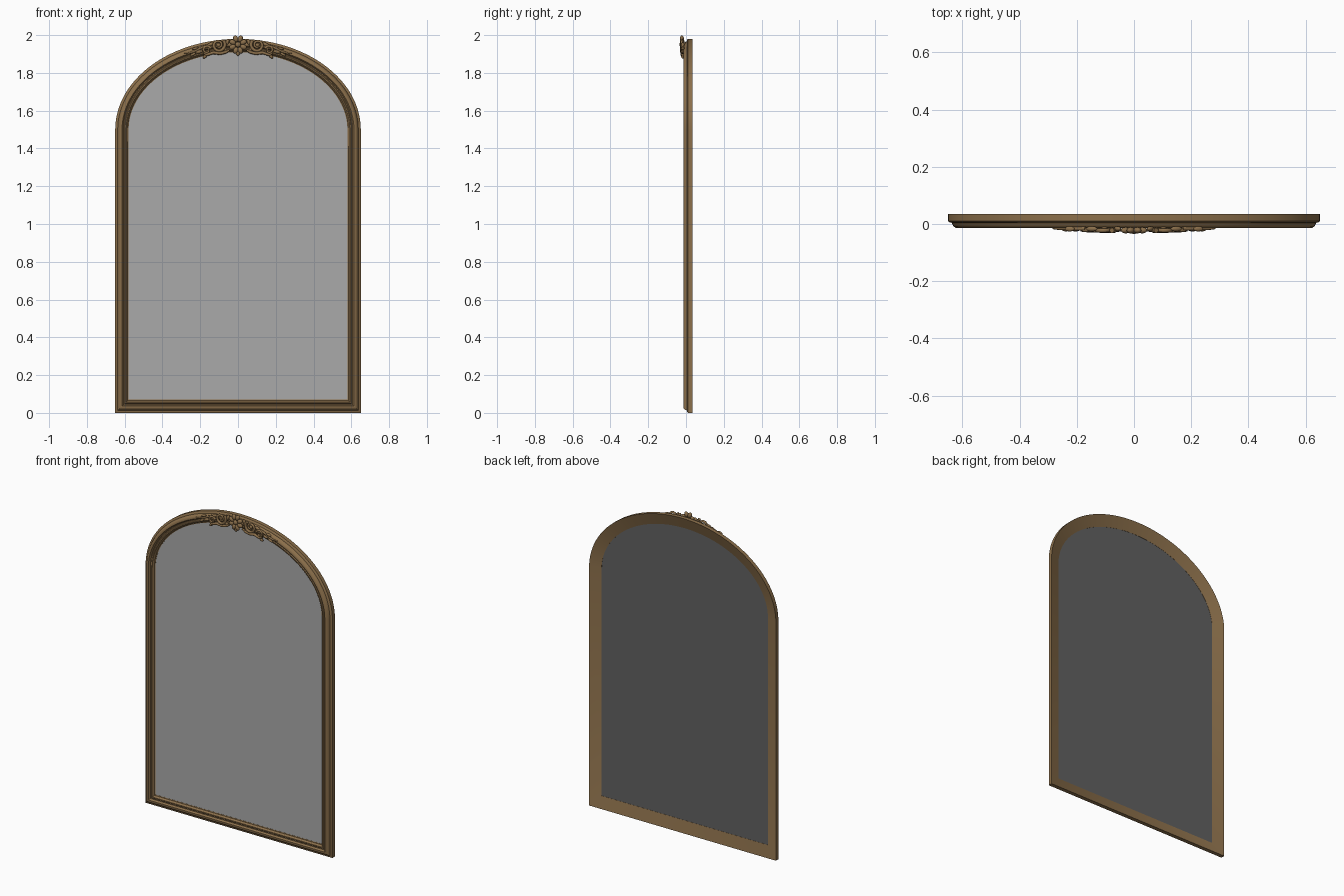
import bpy, bmesh, math
from mathutils import Vector

if "Cube" in bpy.data.objects:
    bpy.data.objects.remove(bpy.data.objects["Cube"])


def material(name, rgb):
    m = bpy.data.materials.new(name)
    m.diffuse_color = (*rgb, 1)
    m.use_nodes = True
    m.node_tree.nodes["Principled BSDF"].inputs["Base Color"].default_value = m.diffuse_color
    return m


BRONZE = material("antique bronze", (0.26, 0.16, 0.07))
SILVER = material("mirror silver", (0.40, 0.40, 0.40))
BACKING = material("dark backing", (0.12, 0.12, 0.12))

W, SPRING, RISE, ARCH = 0.65, 1.50, 0.48, 64


def outline(offset):
    """Arched outline moved inwards by offset, as (x, z) points."""
    pts = [(-W + offset, offset), (W - offset, offset)]
    for i in range(ARCH + 1):
        a = math.pi * i / ARCH
        n = Vector((math.cos(a) / W, math.sin(a) / RISE)).normalized()
        pts.append((W * math.cos(a) - n.x * offset, SPRING + RISE * math.sin(a) - n.y * offset))
    return pts


def finish(name, bm, mat, angle=35):
    bmesh.ops.recalc_face_normals(bm, faces=bm.faces)
    me = bpy.data.meshes.new(name)
    bm.to_mesh(me)
    bm.free()
    ob = bpy.data.objects.new(name, me)
    bpy.context.collection.objects.link(ob)
    me.materials.append(mat)
    smooth(ob, angle)
    return ob


def smooth(ob, angle):
    bpy.ops.object.select_all(action='DESELECT')
    ob.select_set(True)
    bpy.context.view_layer.objects.active = ob
    bpy.ops.object.shade_smooth_by_angle(angle=math.radians(angle))


# Moulded frame: stepped section (inward offset, y) swept round the outline
SECTION = [(0, .035), (0, .010), (.005, .006), (.013, .004), (.016, -.004), (.021, -.010),
           (.028, -.014), (.036, -.014), (.041, -.009), (.043, -.003), (.048, -.003),
           (.052, -.007), (.058, -.007), (.063, -.002), (.066, .004), (.071, .006), (.071, .012)]
bm = bmesh.new()
rings = [[bm.verts.new((x, y, z)) for x, z in outline(o)] for o, y in SECTION]
for r, ring in enumerate(rings):
    nxt = rings[(r + 1) % len(rings)]
    for i in range(len(ring)):
        j = (i + 1) % len(ring)
        bm.faces.new((ring[i], ring[j], nxt[j], nxt[i]))
finish("frame", bm, BRONZE)


# Mirror glass and its backing sheet
def pane(name, y0, y1, mat):
    bm = bmesh.new()
    a, b = ([bm.verts.new((x, y, z)) for x, z in outline(.069)] for y in (y0, y1))
    bm.faces.new(a)
    bm.faces.new(b)
    for i in range(len(a)):
        j = (i + 1) % len(a)
        bm.faces.new((a[i], a[j], b[j], b[i]))
    finish(name, bm, mat)


pane("mirror_glass", .007, .009, SILVER)
pane("backing_sheet", .009, .011, BACKING)


# Carved crest helpers
def blob(name, x, z, length, width, depth, angle=0, y=-.020):
    bpy.ops.mesh.primitive_uv_sphere_add(segments=16, ring_count=8, location=(x, y, z),
                                         rotation=(0, -angle, 0))
    ob = bpy.context.object
    ob.name = name
    ob.scale = (length, depth, width)
    ob.data.materials.append(BRONZE)
    smooth(ob, 60)


def tube(name, pts, y=-.021):
    """Tapered flattened strand through (x, z, radius) points."""
    cu = bpy.data.curves.new(name, 'CURVE')
    cu.dimensions = '3D'
    cu.bevel_depth, cu.bevel_resolution, cu.use_fill_caps = 1, 2, True
    sp = cu.splines.new('POLY')
    sp.points.add(len(pts) - 1)
    for p, (x, z, r) in zip(sp.points, pts):
        p.co, p.radius = (x, 0, z, 1), r
    ob = bpy.data.objects.new(name, cu)
    bpy.context.collection.objects.link(ob)
    ob.location.y = y
    cu.materials.append(BRONZE)
    bpy.ops.object.select_all(action='DESELECT')
    ob.select_set(True)
    bpy.context.view_layer.objects.active = ob
    bpy.ops.object.convert(target='MESH')
    smooth(bpy.context.object, 60)


def spiral(cx, cz, r0, r1, a0, turns, thick, side):
    pts = []
    for i in range(29):
        t = i / 28
        a, r = a0 + turns * 2 * math.pi * t, r0 + (r1 - r0) * t
        pts.append((side * (cx + r * math.cos(a)), cz + r * math.sin(a), thick * (1 - .45 * t)))
    return pts


# Central rosette
for i in range(8):
    a = math.pi / 8 + i * math.pi / 4
    blob("rosette_petal", .031 * math.cos(a), 1.950 + .033 * math.sin(a), .018, .013, .011, a, -.022)
blob("rosette_button", 0, 1.950, .015, .015, .011, 0, -.024)
blob("rosette_drop", 0, 1.908, .012, .018, .008)

# Mirrored scrolls and trailing leaves
for s in (-1, 1):
    tube("large_scroll", spiral(.103, 1.947, .036, .010, math.pi * .75, 1.5, .0095, s), -.0225)
    tube("small_scroll", spiral(.165, 1.922, .022, .006, math.pi * .9, -1.4, .0075, s))
    tube("scroll_stem", [(s * x, z, r) for x, z, r in (
        (.045, 1.922, .005), (.065, 1.910, .008), (.095, 1.903, .009), (.130, 1.908, .009),
        (.165, 1.896, .008), (.185, 1.905, .004))])
    tube("trailing_vine", [(s * x, z, r) for x, z, r in (
        (.17, 1.943, .007), (.20, 1.930, .007), (.235, 1.912, .006), (.262, 1.904, .005),
        (.285, 1.906, .002))], -.016)
    for x, z, l, w, a in ((.058, 1.962, .020, .010, 2.0), (.070, 1.925, .020, .009, .8),
                          (.103, 1.947, .011, .011, 0), (.148, 1.950, .022, .009, -.4),
                          (.175, 1.887, .014, .008, -.7), (.205, 1.912, .020, .009, -.2),
                          (.238, 1.898, .018, .007, -.5), (.225, 1.930, .018, .007, -.3)):
        blob("crest_leaf", s * x, z, l, w, .009, s * a, -.017)
